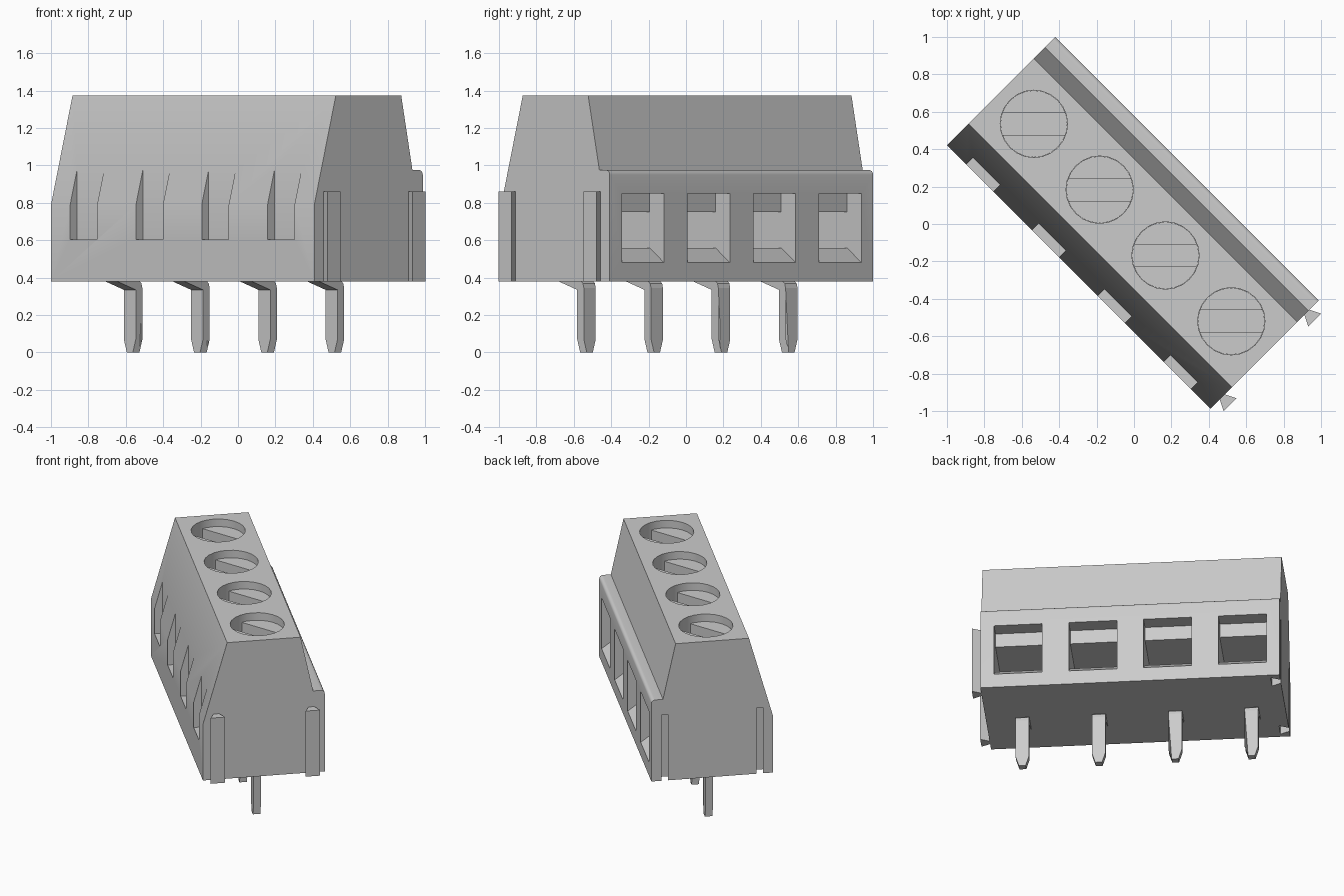
import bpy
import math
from mathutils import Matrix, Vector

if "Cube" in bpy.data.objects:
    bpy.data.objects.remove(bpy.data.objects["Cube"], do_unlink=True)
import bmesh

grey = bpy.data.materials.new("light grey")
grey.use_nodes = True
colour = (0.6, 0.6, 0.6, 1)
grey.diffuse_color = colour
grey.node_tree.nodes["Principled BSDF"].inputs["Base Color"].default_value = colour

# Everything is built lengthwise along x, then turned to stand diagonally
TURN = Matrix.Rotation(math.radians(-45), 4, 'Z')
POLES = range(4)
LEFT, RIGHT, BASE, TOP = -1.004, 0.987, 0.38, 1.375


def pole_x(i):
    return -0.757 + 0.4975 * i


def prism(bm, points, offset):
    """Extrude a flat outline of 3D points along the offset."""
    face = bm.faces.new([bm.verts.new(p) for p in points])
    moved = bmesh.ops.extrude_face_region(bm, geom=[face])["geom"]
    verts = [v for v in moved if isinstance(v, bmesh.types.BMVert)]
    bmesh.ops.translate(bm, verts=verts, vec=Vector(offset))


def along_x(bm, profile, x0, x1):
    prism(bm, [(x0, y, z) for y, z in profile], (x1 - x0, 0, 0))


def upright(bm, plan, z0, z1):
    prism(bm, [(x, y, z0) for x, y in plan], (0, 0, z1 - z0))


def circle(x, y, radius, sides=24):
    steps = [math.tau * k / sides for k in range(sides)]
    return [(x + radius * math.cos(a), y + radius * math.sin(a)) for a in steps]


def make(name, bm):
    bmesh.ops.recalc_face_normals(bm, faces=bm.faces)
    mesh = bpy.data.meshes.new(name)
    bm.to_mesh(mesh)
    bm.free()
    mesh.materials.append(grey)
    obj = bpy.data.objects.new(name, mesh)
    bpy.context.collection.objects.link(obj)
    obj.matrix_world = TURN
    return obj


def cut(obj, bm):
    """Subtract the shapes in bm from the object."""
    cutter = make("cutter", bm)
    cutter.hide_render = True
    mod = obj.modifiers.new("cut", 'BOOLEAN')
    mod.operation = 'DIFFERENCE'
    mod.solver = 'EXACT'
    mod.object = cutter
    bpy.context.view_layer.objects.active = obj
    bpy.ops.object.modifier_apply(modifier=mod.name)
    bpy.data.objects.remove(cutter, do_unlink=True)


def smooth(obj):
    bpy.ops.object.select_all(action='DESELECT')
    obj.select_set(True)
    bpy.context.view_layer.objects.active = obj
    bpy.ops.object.shade_smooth_by_angle(angle=math.radians(30))


# Housing, with a rounded rear ledge
arc = [math.pi / 2 * k / 4 for k in range(5)]
ledge = [(0.385 + 0.025 * math.cos(a), 0.95 + 0.025 * math.sin(a)) for a in arc]
bm = bmesh.new()
along_x(bm, [(-0.41, BASE), (0.41, BASE)] + ledge
        + [(0.332, 0.975), (0.247, TOP), (-0.247, TOP), (-0.41, 0.79)], LEFT, RIGHT)
housing = make("housing", bm)

# Wire openings, front notches, screw wells and end grooves
bm = bmesh.new()
wire_opening = [(0.5, 0.48), (0.41, 0.48), (0.3, 0.56), (-0.05, 0.56),
                (-0.05, 0.75), (0.3, 0.75), (0.3, 0.85), (0.5, 0.85)]
notch = [(-0.5, 0.605), (-0.358, 0.605), (-0.358, 1.1), (-0.5, 1.1)]
for i in POLES:
    x = pole_x(i)
    along_x(bm, wire_opening, x - 0.16, x + 0.16)
    along_x(bm, notch, x - 0.102, x + 0.102)
    upright(bm, circle(x, 0, 0.18), 1.2, 1.5)
for side in (-1, 1):
    y = 0.32 * side
    upright(bm, [(LEFT - 0.01, y - 0.018), (LEFT - 0.01, y + 0.018),
                 (LEFT + 0.062, y + 0.054), (LEFT + 0.062, y - 0.054)], 0.3, 0.86)
cut(housing, bm)
smooth(housing)

# Dovetail ribs on the other end
for side, name in ((-1, "front_rib"), (1, "rear_rib")):
    bm = bmesh.new()
    y = 0.32 * side
    upright(bm, [(RIGHT - 0.01, y - 0.014), (RIGHT - 0.01, y + 0.014),
                 (1.047, y + 0.049), (1.047, y - 0.049)], BASE, 0.86)
    make(name, bm)

# Slotted screws
for i in POLES:
    x = pole_x(i)
    bm = bmesh.new()
    upright(bm, circle(x, 0, 0.179), 1.19, 1.32)
    screw = make(f"screw_{i + 1}", bm)
    bm = bmesh.new()
    slot = Matrix.Translation((x, 0, 1.32)) @ Matrix.Rotation(math.radians(45), 4, 'Z')
    bmesh.ops.create_cube(bm, size=1, matrix=slot @ Matrix.Diagonal((0.5, 0.12, 0.14, 1)))
    cut(screw, bm)
    smooth(screw)

# Bent solder pins with tapered tips
pin_profile = [(-0.175, BASE), (-0.035, 0.335), (-0.035, 0.07), (-0.035, 0),
               (0.015, 0), (0.015, 0.07), (0.015, 0.345), (0.008, 0.37), (-0.005, BASE)]
for i in POLES:
    x = -0.783 + 0.5085 * i
    bm = bmesh.new()
    along_x(bm, pin_profile, x - 0.045, x + 0.045)
    for v in bm.verts:
        if v.co.z < 0.01:
            v.co.x = x + (v.co.x - x) * 0.5
    make(f"pin_{i + 1}", bm)
